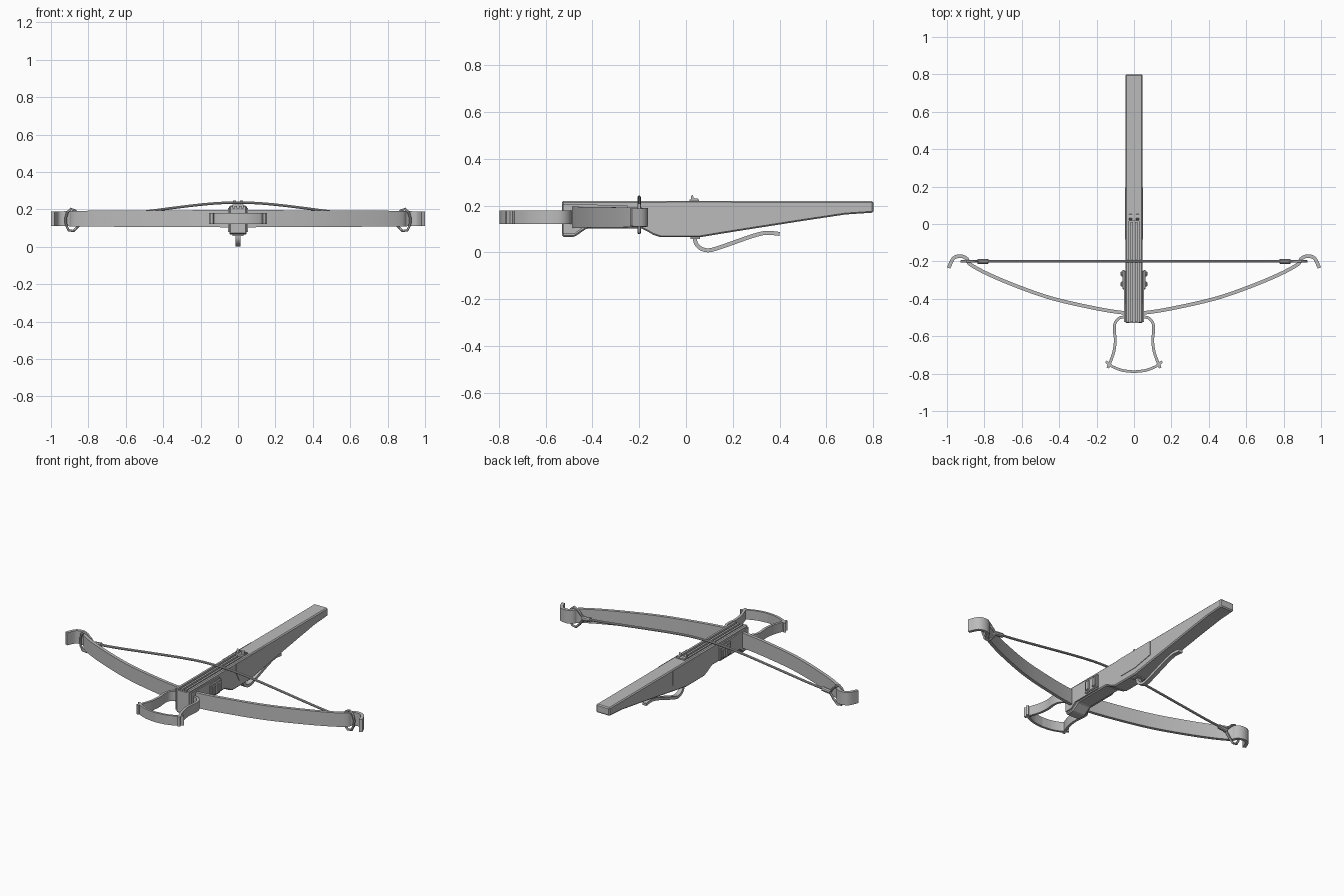
import bpy, bmesh, math
from mathutils import Vector

cube = bpy.data.objects.get("Cube")
if cube:
    bpy.data.objects.remove(cube, do_unlink=True)

grey = bpy.data.materials.new("plain_grey")
grey.use_nodes = True
grey.diffuse_color = (0.5, 0.5, 0.5, 1)
grey.node_tree.nodes["Principled BSDF"].inputs["Base Color"].default_value = (0.5, 0.5, 0.5, 1)


def finish(name, bm, mirror=False, smooth=False, bevel=0):
    bmesh.ops.recalc_face_normals(bm, faces=bm.faces)
    mesh = bpy.data.meshes.new(name)
    bm.to_mesh(mesh)
    bm.free()
    mesh.materials.append(grey)
    ob = bpy.data.objects.new(name, mesh)
    bpy.context.collection.objects.link(ob)
    bpy.ops.object.select_all(action='DESELECT')
    ob.select_set(True)
    bpy.context.view_layer.objects.active = ob
    if smooth:
        bpy.ops.object.shade_smooth_by_angle(angle=math.radians(35))
    if bevel:
        mod = ob.modifiers.new("Bevel", 'BEVEL')
        mod.width, mod.segments, mod.limit_method = bevel, 1, 'ANGLE'
    if mirror:
        mod = ob.modifiers.new("Mirror", 'MIRROR')
        mod.use_clip = True
    return ob


def side_prism(name, outline, x0, x1, **kw):
    """Extrude a (y, z) outline from x0 to x1."""
    bm = bmesh.new()
    face = bm.faces.new([bm.verts.new((x0, y, z)) for y, z in outline])
    new = bmesh.ops.extrude_face_region(bm, geom=[face])["geom"]
    bmesh.ops.translate(bm, vec=(x1 - x0, 0, 0),
                        verts=[v for v in new if isinstance(v, bmesh.types.BMVert)])
    return finish(name, bm, **kw)


def box(name, x0, x1, y0, y1, z0, z1, **kw):
    return side_prism(name, [(y0, z0), (y1, z0), (y1, z1), (y0, z1)], x0, x1, **kw)


def smooth_path(pts, steps=4):
    """Rounded path through the given points."""
    p = [Vector(q) for q in pts]
    p = [2 * p[0] - p[1]] + p + [2 * p[-1] - p[-2]]
    out = []
    for a, b, c, d in zip(p, p[1:], p[2:], p[3:]):
        for i in range(steps):
            t = i / steps
            out.append(0.5 * (2 * b + (c - a) * t + (2 * a - 5 * b + 4 * c - d) * t * t
                              + (3 * b - a - 3 * c + d) * t ** 3))
    return out + [p[-2]]


def sweep(name, path, section, closed=False, **kw):
    """Loft rings; section(i, point, tangent) gives each ring's points."""
    bm = bmesh.new()
    n = len(path)
    rings = []
    for i, p in enumerate(path):
        a = path[(i - 1) % n] if closed else path[max(i - 1, 0)]
        b = path[(i + 1) % n] if closed else path[min(i + 1, n - 1)]
        rings.append([bm.verts.new(v) for v in section(i, p, (b - a).normalized())])
    pairs = list(zip(rings, rings[1:])) + ([(rings[-1], rings[0])] if closed else [])
    for r, s in pairs:
        for j in range(len(r)):
            k = (j + 1) % len(r)
            bm.faces.new((r[j], r[k], s[k], s[j]))
    if not closed:
        bm.faces.new(rings[0])
        bm.faces.new(rings[-1])
    return finish(name, bm, smooth=True, **kw)


def ribbon(name, path, width, axis, half, **kw):
    """Flat strap: thin across the path, half(t) tall along the axis."""
    up = Vector(axis)

    def section(i, p, t):
        nrm = t.cross(up).normalized() * width / 2
        h = up * half(i / (len(path) - 1))
        return p + nrm + h, p - nrm + h, p - nrm - h, p + nrm - h
    return sweep(name, path, section, **kw)


def tube(name, path, radius, sides=10, **kw):
    """Round cord lying in an upright plane facing the front."""
    def section(i, p, t):
        u = Vector((0, 1, 0))
        v = t.cross(u)
        return [p + radius * (u * math.cos(a) + v * math.sin(a))
                for a in (math.tau * k / sides for k in range(sides))]
    return sweep(name, path, section, **kw)


# Stock with a channel cut along the front half of its top
stock = side_prism("stock", [
    (-0.53, 0.22), (-0.53, 0.067), (-0.475, 0.067), (-0.425, 0.102), (-0.19, 0.102),
    (-0.165, 0.09), (-0.14, 0.075), (-0.11, 0.065), (0.06, 0.065), (0.2, 0.088),
    (0.5, 0.135), (0.68, 0.162), (0.8, 0.17), (0.8, 0.22)], -0.046, 0.046, bevel=0.006)
cutter = box("channel_cutter", -0.028, 0.028, -0.6, 0.03, 0.205, 0.3)
cutter.hide_render = True
cut = stock.modifiers.new("Channel", 'BOOLEAN')
cut.operation, cut.object, cut.solver = 'DIFFERENCE', cutter, 'EXACT'
bpy.context.view_layer.objects.active = stock
for mod in [m.name for m in stock.modifiers]:
    bpy.ops.object.modifier_apply(modifier=mod)
bpy.data.objects.remove(cutter, do_unlink=True)

# Bolt track, with a narrow slot between two rails
box("track_rail", 0.006, 0.018, -0.525, 0.01, 0.2, 0.217, mirror=True)

# Housing cheeks around the bow and their lugs
side_prism("bow_housing", [(-0.525, 0.08), (-0.475, 0.08), (-0.44, 0.107), (-0.25, 0.107),
                           (-0.25, 0.2), (-0.525, 0.208)], 0.04, 0.054, mirror=True)
box("lug_plate", 0.05, 0.062, -0.35, -0.245, 0.115, 0.192, mirror=True, bevel=0.004)
for i, y in enumerate((-0.335, -0.28)):
    box("lug_ridge_%d" % (i + 1), 0.055, 0.071, y, y + 0.027, 0.125, 0.182,
        mirror=True, bevel=0.004)

# Side lock plates
side_prism("lock_plate", [(-0.083, 0.215), (-0.083, 0.155), (-0.055, 0.102), (0.065, 0.102),
                          (0.195, 0.127), (0.195, 0.215)], 0.044, 0.049, mirror=True)

# Bow limbs with curled tips
limb = smooth_path([(0, -0.478, 0.15), (0.07, -0.473, 0.15), (0.2, -0.452, 0.15),
                    (0.43, -0.4, 0.15), (0.62, -0.335, 0.15), (0.78, -0.268, 0.15),
                    (0.875, -0.216, 0.15), (0.893, -0.187, 0.15), (0.925, -0.172, 0.15),
                    (0.965, -0.183, 0.15), (0.991, -0.235, 0.15)])
ribbon("bow_limb", limb, 0.019, (0, 0, 1), lambda t: 0.047 - 0.009 * t, mirror=True)

# Bowstring, its sleeves and end loops
string = smooth_path([(0, -0.2, 0.236), (0.12, -0.2, 0.232), (0.27, -0.2, 0.217),
                      (0.48, -0.2, 0.19), (0.68, -0.2, 0.164), (0.82, -0.2, 0.15)])
tube("bowstring", string, 0.007, mirror=True)
tube("string_sleeve", [Vector((0.78, -0.2, 0.153)), Vector((0.835, -0.2, 0.147))],
     0.014, mirror=True)
loop = [Vector((x, -0.2, z)) for x, z in (
    (0.83, 0.142), (0.855, 0.108), (0.88, 0.084), (0.905, 0.088), (0.919, 0.115),
    (0.922, 0.15), (0.912, 0.185), (0.893, 0.202), (0.87, 0.193), (0.85, 0.172), (0.83, 0.152))]
tube("string_loop", loop, 0.007, closed=True, mirror=True)

# Foot stirrup
arm = smooth_path([(0.045, -0.496, 0.15), (0.078, -0.503, 0.15), (0.101, -0.53, 0.15),
                   (0.105, -0.57, 0.15), (0.1, -0.62, 0.15), (0.106, -0.675, 0.15),
                   (0.12, -0.72, 0.15), (0.14, -0.77, 0.15)])
ribbon("stirrup_arm", arm, 0.015, (0, 0, 1), lambda t: 0.029, mirror=True)
tread = smooth_path([(0, -0.79, 0.15), (0.06, -0.783, 0.15), (0.11, -0.765, 0.15),
                     (0.132, -0.75, 0.15), (0.15, -0.735, 0.15)])
ribbon("stirrup_tread", tread, 0.014, (0, 0, 1), lambda t: 0.029, mirror=True)

# Nut claws that hold the string
box("nut_base", -0.029, 0.029, 0.015, 0.055, 0.2, 0.226)
side_prism("nut_claw", [(0.02, 0.222), (0.055, 0.222), (0.05, 0.23), (0.032, 0.232),
                        (0.03, 0.247), (0.022, 0.24)], 0.01, 0.026, mirror=True)

# Trigger lever and its mount
box("trigger_mount", -0.03, 0.03, 0.02, 0.06, 0.058, 0.07)
lever = smooth_path([(0, 0.037, 0.07), (0, 0.042, 0.04), (0, 0.062, 0.018), (0, 0.095, 0.009),
                     (0, 0.14, 0.02), (0, 0.22, 0.048), (0, 0.29, 0.072), (0, 0.345, 0.084),
                     (0, 0.4, 0.079)])
ribbon("trigger_lever", lever, 0.017, (1, 0, 0), lambda t: 0.013)
